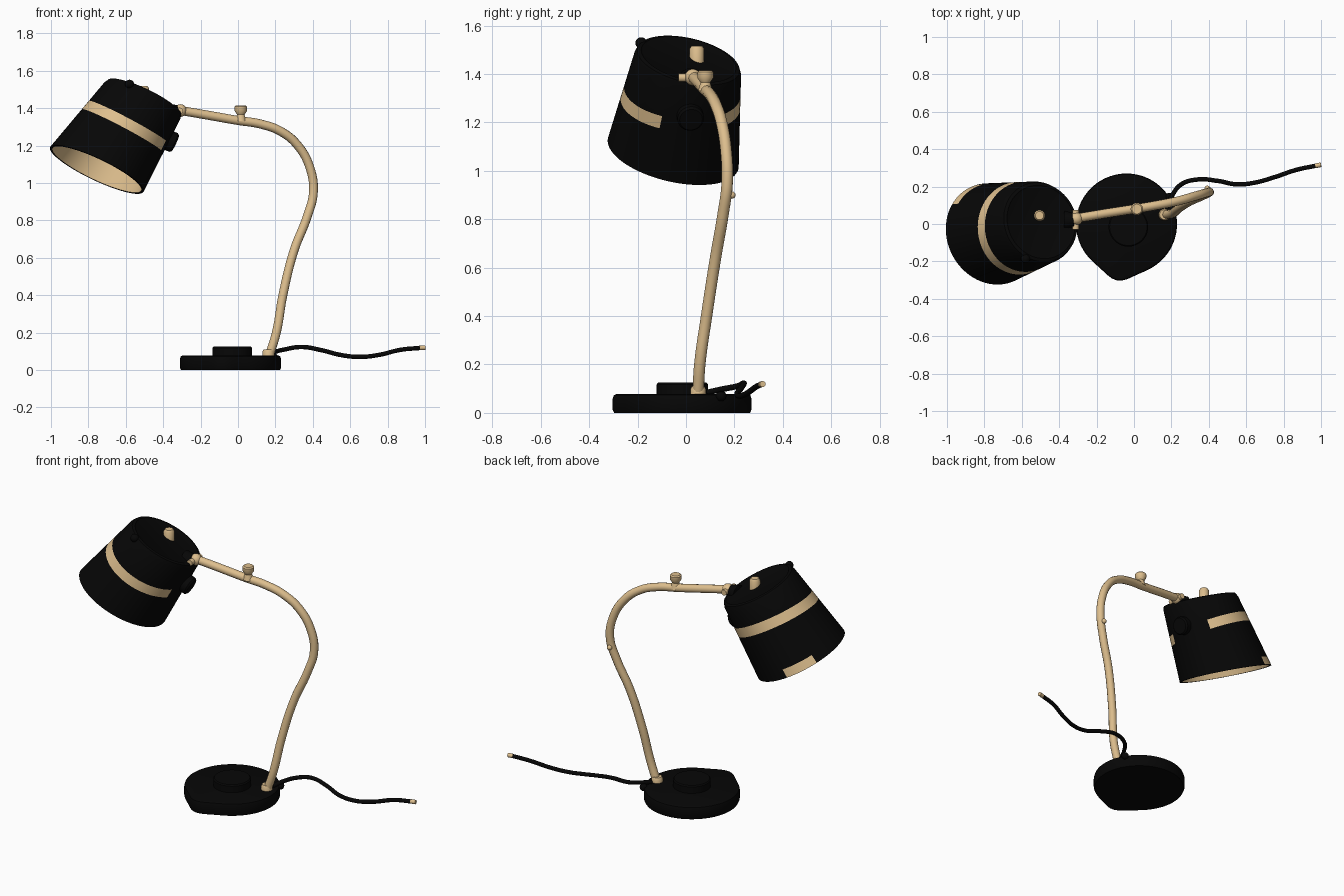
import bpy, bmesh, math
from mathutils import Vector

if "Cube" in bpy.data.objects:
    bpy.data.objects.remove(bpy.data.objects["Cube"])


def material(name, rgb):
    m = bpy.data.materials.new(name)
    m.diffuse_color = (*rgb, 1)
    m.use_nodes = True
    m.node_tree.nodes["Principled BSDF"].inputs["Base Color"].default_value = m.diffuse_color
    return m


BLACK = material("black", (0.002, 0.002, 0.002))
BRASS = material("pale_brass", (0.73, 0.52, 0.27))


def add(name, mesh, mats, angle=35):
    ob = bpy.data.objects.new(name, mesh)
    bpy.context.collection.objects.link(ob)
    for m in mats:
        mesh.materials.append(m)
    bpy.ops.object.select_all(action='DESELECT')
    ob.select_set(True)
    bpy.context.view_layer.objects.active = ob
    bpy.ops.object.shade_smooth_by_angle(angle=math.radians(angle))
    return ob


def loft(name, rings, mats, rule=None):
    """Skin a list of closed rings; rule(row, column) gives the material index."""
    bm = bmesh.new()
    rows = [[bm.verts.new(p) for p in ring] for ring in rings]
    n = len(rows[0])
    for i in range(len(rows) - 1):
        for j in range(n):
            k = (j + 1) % n
            f = bm.faces.new((rows[i][j], rows[i][k], rows[i + 1][k], rows[i + 1][j]))
            f.material_index = rule(i, j) if rule else 0
    bmesh.ops.remove_doubles(bm, verts=bm.verts, dist=1e-5)
    bmesh.ops.recalc_face_normals(bm, faces=bm.faces)
    me = bpy.data.meshes.new(name)
    bm.to_mesh(me)
    bm.free()
    return add(name, me, mats)


def frame(axis):
    n = Vector(axis).normalized()
    u = Vector((1, 0, 0)) if abs(n.x) < 0.9 else Vector((0, 1, 0))
    u = (u - n * u.dot(n)).normalized()
    return n, u, n.cross(u)


def turned(name, origin, axis, profile, mat, seg=32):
    """Lathe (radius, height) points around an axis."""
    n, u, v = frame(axis)
    o = Vector(origin)
    rings = [[o + n * h + (u * math.cos(a) + v * math.sin(a)) * r
              for a in (2 * math.pi * j / seg for j in range(seg))] for r, h in profile]
    return loft(name, rings, [mat])


def ball(name, pos, r, mat):
    prof = [(r * math.sin(math.pi * i / 10), -r * math.cos(math.pi * i / 10)) for i in range(11)]
    return turned(name, pos, (0, 0, 1), prof, mat, 20)


def tube(name, pts, r, mat):
    cu = bpy.data.curves.new(name, 'CURVE')
    cu.dimensions = '3D'
    cu.bevel_depth, cu.bevel_resolution, cu.resolution_u = r, 4, 10
    cu.use_fill_caps = True
    sp = cu.splines.new('BEZIER')
    sp.bezier_points.add(len(pts) - 1)
    for b, p in zip(sp.bezier_points, pts):
        b.co = p
        b.handle_left_type = b.handle_right_type = 'AUTO'
    tmp = bpy.data.objects.new(name + "_path", cu)
    bpy.context.collection.objects.link(tmp)
    bpy.context.view_layer.update()
    me = bpy.data.meshes.new_from_object(tmp.evaluated_get(bpy.context.evaluated_depsgraph_get()))
    bpy.data.objects.remove(tmp)
    me.materials.clear()
    return add(name, me, [mat], 50)


# base disc with a small bulge at the front
def base_ring(s, z):
    ring = []
    for j in range(72):
        a = 2 * math.pi * j / 72
        d = (a - math.radians(261)) / 0.28
        r = (0.27 + 0.036 * math.exp(-d * d)) * s
        ring.append((-0.04 + r * math.cos(a), r * math.sin(a), z))
    return ring


loft("base", [base_ring(s, z) for s, z in
     ((0, 0), (0.98, 0), (1, 0.012), (1, 0.06), (0.985, 0.073), (0.95, 0.078), (0, 0.078))], [BLACK])
turned("base_switch", (-0.03, -0.015, 0.07), (0, 0, 1),
       [(0, 0), (0.106, 0), (0.106, 0.048), (0.1, 0.055), (0, 0.055)], BLACK, 48)
ball("cable_outlet", (0.19, 0.145, 0.07), 0.022, BLACK)

# curved arm, its foot and its fittings
tube("arm", [(0.17, 0.05, 0.085), (0.205, 0.057, 0.2), (0.24, 0.085, 0.4), (0.30, 0.122, 0.64),
             (0.37, 0.153, 0.82), (0.403, 0.17, 0.95), (0.385, 0.166, 1.08), (0.32, 0.147, 1.2),
             (0.23, 0.122, 1.275), (0.12, 0.1, 1.315), (0, 0.08, 1.334), (-0.16, 0.055, 1.362),
             (-0.31, 0.03, 1.388)], 0.024, BRASS)
turned("arm_foot", (0.163, 0.05, 0.07), (0, 0, 1),
       [(0, 0), (0.032, 0), (0.032, 0.028), (0.026, 0.04), (0, 0.04)], BRASS)
turned("arm_knob", (0.015, 0.08, 1.33), (0, 0, 1),
       [(0, 0), (0.03, 0), (0.02, 0.035), (0.033, 0.055), (0.033, 0.078), (0.026, 0.085), (0, 0.085)], BRASS)
ball("arm_stud", (0.392, 0.19, 0.9), 0.015, BRASS)
ball("arm_joint", (-0.308, 0.028, 1.387), 0.034, BRASS)
tube("joint_pin", [(-0.312, -0.03, 1.385), (-0.312, 0.075, 1.385)], 0.018, BRASS)

# lamp shade: tilted rings on a slightly leaning centre line
N, U, V = frame((0.42, 0.21, 0.88))
BOTTOM, TOP = Vector((-0.755, -0.053, 1.072)), Vector((-0.5, 0.01, 1.457))
SEG = 72


def shade_ring(t, s, tilt):
    ring = []
    for j in range(SEG):
        a = 2 * math.pi * j / SEG
        d = U * math.cos(a) + V * math.sin(a)
        tt = t + tilt * (0.07 * math.sin(a) - 0.03 * math.cos(a))
        ring.append(BOTTOM.lerp(TOP, tt) + d * s * (0.277 + (0.223 - 0.277) * tt))
    return ring


SHADE = [(0.92, 0, 0), (0.92, 0.9, 0), (0, 0.95, 0), (0, 1, 0), (0.11, 1, 0), (0.535, 1, 1),
         (0.66, 1, 1), (0.95, 1, 0), (1, 0.97, 0), (1.01, 0.9, 0), (1.0, 0.86, 0), (1.03, 0, 0)]


def shade_colour(i, j):
    deg = (j + 0.5) * 360 / SEG
    lining = i < 2
    patch = i == 3 and 112 < deg < 148
    stripe = i == 5 and 49 < deg < 345
    return int(lining or patch or stripe)


loft("shade", [shade_ring(*row) for row in SHADE], [BLACK, BRASS], shade_colour)

# shade fittings
turned("shade_top_knob", (-0.505, 0.045, 1.44), (0, 0, 1),
       [(0, 0), (0.03, 0), (0.03, 0.065), (0.022, 0.077), (0, 0.077)], BRASS)
turned("shade_side_knob", (-0.385, 0.015, 1.235), (0.88, 0.1, -0.42),
       [(0, 0), (0.055, 0), (0.055, 0.045), (0.047, 0.055), (0, 0.055)], BLACK)
turned("shade_pivot", (-0.37, 0.02, 1.375), (1, 0, 0.1),
       [(0, 0), (0.05, 0), (0.036, 0.05), (0, 0.055)], BLACK)
ball("shade_rim_stud", (-0.58, -0.185, 1.528), 0.024, BLACK)

# power cable and its bare tip
tube("cable", [(0.175, 0.09, 0.085), (0.2, 0.145, 0.097), (0.25, 0.21, 0.11), (0.34, 0.238, 0.123),
               (0.45, 0.23, 0.105), (0.55, 0.212, 0.08), (0.65, 0.222, 0.07), (0.75, 0.25, 0.08),
               (0.87, 0.29, 0.108), (0.975, 0.312, 0.118)], 0.012, BLACK)
tube("cable_tip", [(0.97, 0.311, 0.118), (1.0, 0.317, 0.119)], 0.0125, BRASS)
